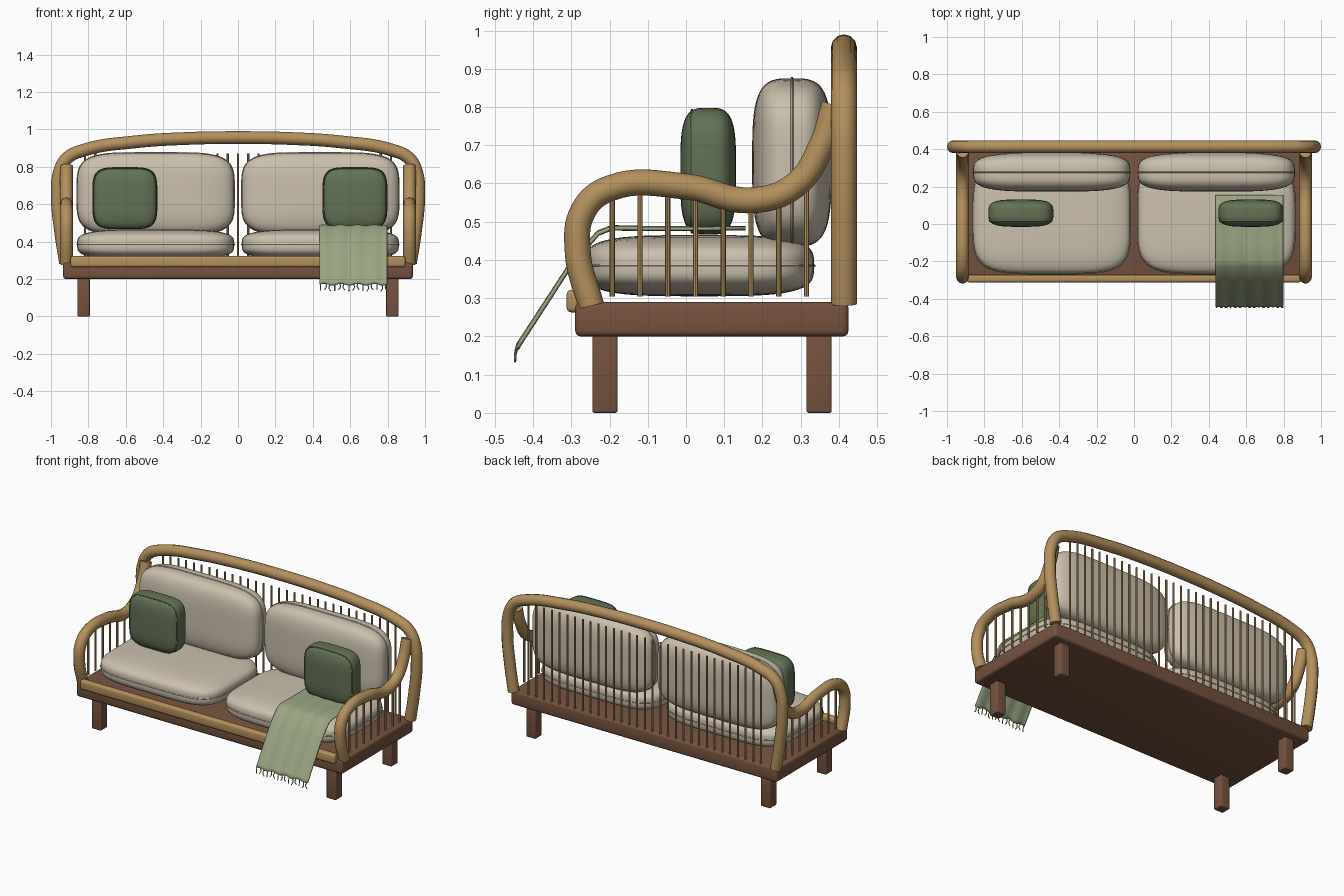
import bpy, bmesh, math

if "Cube" in bpy.data.objects:
    bpy.data.objects.remove(bpy.data.objects["Cube"])


def material(name, rgb):
    m = bpy.data.materials.new(name)
    m.use_nodes = True
    m.diffuse_color = (*rgb, 1)
    m.node_tree.nodes["Principled BSDF"].inputs["Base Color"].default_value = (*rgb, 1)
    return m


light_wood = material("light wood", (0.45, 0.28, 0.11))
dark_wood = material("dark wood", (0.18, 0.085, 0.05))
cream = material("cream fabric", (0.60, 0.53, 0.42))
green = material("green fabric", (0.125, 0.165, 0.09))
sage = material("sage throw", (0.32, 0.37, 0.22))


def finish(obj, mat, angle=40):
    obj.data.materials.append(mat)
    bpy.ops.object.select_all(action="DESELECT")
    obj.select_set(True)
    bpy.context.view_layer.objects.active = obj
    if obj.type == "CURVE":
        bpy.ops.object.convert(target="MESH")
    bpy.ops.object.shade_smooth_by_angle(angle=math.radians(angle))
    return bpy.context.object


def from_bmesh(name, bm, mat):
    mesh = bpy.data.meshes.new(name)
    bm.to_mesh(mesh)
    bm.free()
    obj = bpy.data.objects.new(name, mesh)
    bpy.context.collection.objects.link(obj)
    return finish(obj, mat)


def box(name, lo, hi, mat, bevel):
    bm = bmesh.new()
    bmesh.ops.create_cube(bm, size=1)
    for v in bm.verts:
        v.co = [(a + b) / 2 + c * (b - a) for a, b, c in zip(lo, hi, v.co)]
    bmesh.ops.bevel(bm, geom=bm.edges[:], offset=bevel, segments=3, profile=0.5, affect="EDGES")
    return from_bmesh(name, bm, mat)


def tubes(name, paths, radius, mat, cyclic=False, sides=4):
    """Sweep a round section along each smooth path."""
    curve = bpy.data.curves.new(name, "CURVE")
    curve.dimensions = "3D"
    curve.bevel_depth = radius
    curve.bevel_resolution = sides
    curve.resolution_u = 8
    curve.use_fill_caps = True
    for path in paths:
        spline = curve.splines.new("BEZIER" if len(path) > 2 else "POLY")
        points = spline.bezier_points if len(path) > 2 else spline.points
        points.add(len(path) - 1)
        for p, co in zip(points, path):
            if len(path) > 2:
                p.co = co
                p.handle_left_type = p.handle_right_type = "AUTO"
            else:
                p.co = (*co, 1)
        spline.use_cyclic_u = cyclic
    obj = bpy.data.objects.new(name, curve)
    bpy.context.collection.objects.link(obj)
    return finish(obj, mat)


def cushion(name, centre, half, mat, upright, seam, n=4.5, m=3.6):
    """Plump rounded block with a piped seam; half = width, length, thickness."""
    def place(x, y, z):
        x, y, z = x * half[0], y * half[1], z * half[2]
        if upright:
            y, z = -z, y
        return (centre[0] + x, centre[1] + y, centre[2] + z)

    bm = bmesh.new()
    bmesh.ops.create_cube(bm, size=2)
    bmesh.ops.subdivide_edges(bm, edges=bm.edges[:], cuts=19, use_grid_fill=True)
    for v in bm.verts:
        x, y, z = (abs(c) for c in v.co)
        f = ((x ** n + y ** n) ** (m / n) + z ** m) ** (1 / m)
        v.co = place(*(v.co / f))
    from_bmesh(name, bm, mat)
    s = (1 - abs(seam) ** m) ** (1 / m)
    ring = []
    for i in range(40):
        a = math.tau * i / 40
        c, d = math.cos(a), math.sin(a)
        f = s / (abs(c) ** n + abs(d) ** n) ** (1 / n)
        ring.append(place(c * f, d * f, seam))
    tubes(name + "_piping", [ring], 0.004, mat, cyclic=True, sides=1)


# Platform, legs and front rail
box("platform", (-0.935, -0.29, 0.20), (0.935, 0.425, 0.29), dark_wood, 0.015)
for side, sx in (("left", 1), ("right", -1)):
    for end, y in (("front", -0.212), ("back", 0.348)):
        x = sx * 0.825
        box(f"{end}_{side}_leg", (x - 0.033, y - 0.033, 0), (x + 0.033, y + 0.033, 0.21),
            dark_wood, 0.006)
box("front_rail", (-0.895, -0.312, 0.263), (0.895, -0.272, 0.322), light_wood, 0.012)

# Bent back frame, mirrored about the centre
BACK_Y = 0.413
half_arch = [(0.922, 0.285), (0.948, 0.45), (0.966, 0.64), (0.955, 0.77), (0.915, 0.845),
             (0.82, 0.89), (0.55, 0.933), (0.28, 0.951)]
arch = [(-x, z) for x, z in half_arch] + [(0, 0.956)] + half_arch[::-1]
tubes("back_frame", [[(x, BACK_Y, z) for x, z in arch]], 0.034, light_wood)

# Back spindles
tubes("back_spindles", [[(i * 0.0545, BACK_Y, 0.285), (i * 0.0545, BACK_Y, 0.87)]
                        for i in range(-15, 16)], 0.006, light_wood, sides=2)

# Curved arms with spindles beneath
arm = [(-0.248, 0.28), (-0.283, 0.42), (-0.268, 0.53), (-0.2, 0.587), (0, 0.592),
       (0.17, 0.556), (0.285, 0.595), (0.355, 0.70), (0.388, 0.805)]


def arm_height(y):
    for (y0, z0), (y1, z1) in zip(arm[3:], arm[4:]):
        if y0 <= y <= y1:
            return z0 + (z1 - z0) * (y - y0) / (y1 - y0)


for side, x in (("left", 0.917), ("right", -0.917)):
    tubes(side + "_arm", [[(x, y, z) for y, z in arm]], 0.034, light_wood)
    stations = [-0.193 + 0.0726 * i for i in range(8)]
    tubes(side + "_arm_spindles", [[(x, y, 0.305), (x, y, arm_height(y))] for y in stations],
          0.007, light_wood, sides=2)

# Seat, back and scatter cushions
for side, sx in (("left", 1), ("right", -1)):
    cushion(side + "_seat_cushion", (sx * 0.44, 0.035, 0.385), (0.42, 0.3, 0.08),
            cream, False, 0)
    cushion(side + "_back_cushion", (sx * 0.44, 0.277, 0.655), (0.42, 0.22, 0.104),
            cream, True, 0)
for side, x in (("left", 0.625), ("right", -0.605)):
    cushion(side + "_scatter_cushion", (x, 0.058, 0.632), (0.174, 0.166, 0.073),
            green, True, 0.58)

# Rippled throw draped over the seat edge
drape = [(0.155, 0.483), (0.03, 0.482), (-0.1, 0.482), (-0.195, 0.484), (-0.23, 0.47),
         (-0.30, 0.39), (-0.37, 0.282), (-0.43, 0.19), (-0.441, 0.172)]
X0, X1, COLS = 0.437, 0.798, 36


def ripple(x):
    return 0.005 * math.sin((x - X0) / (X1 - X0) * math.tau * 4)


bm = bmesh.new()
rows = []
for j, (y, z) in enumerate(drape):
    wave = 0.3 + 0.7 * j / (len(drape) - 1)
    xs = [X0 + (X1 - X0) * i / COLS for i in range(COLS + 1)]
    rows.append([bm.verts.new((x, y, z + wave * ripple(x))) for x in xs])
for a, b in zip(rows, rows[1:]):
    for i in range(COLS):
        bm.faces.new((a[i], b[i], b[i + 1], a[i + 1]))
throw = from_bmesh("throw_blanket", bm, sage)
thick = throw.modifiers.new("thickness", "SOLIDIFY")
thick.thickness = 0.009
thick.offset = 0

# Throw fringe
strands = []
for i in range(15):
    x = X0 + 0.005 + (X1 - X0 - 0.01) * i / 14
    z = ripple(x)
    lean = 0.006 * math.sin(i * 2.1)
    strands.append([(x, -0.441, 0.175 + z), (x + lean, -0.446, 0.155 + z),
                    (x - lean, -0.447, 0.138 + z)])
tubes("throw_fringe", strands, 0.003, sage, sides=1)
